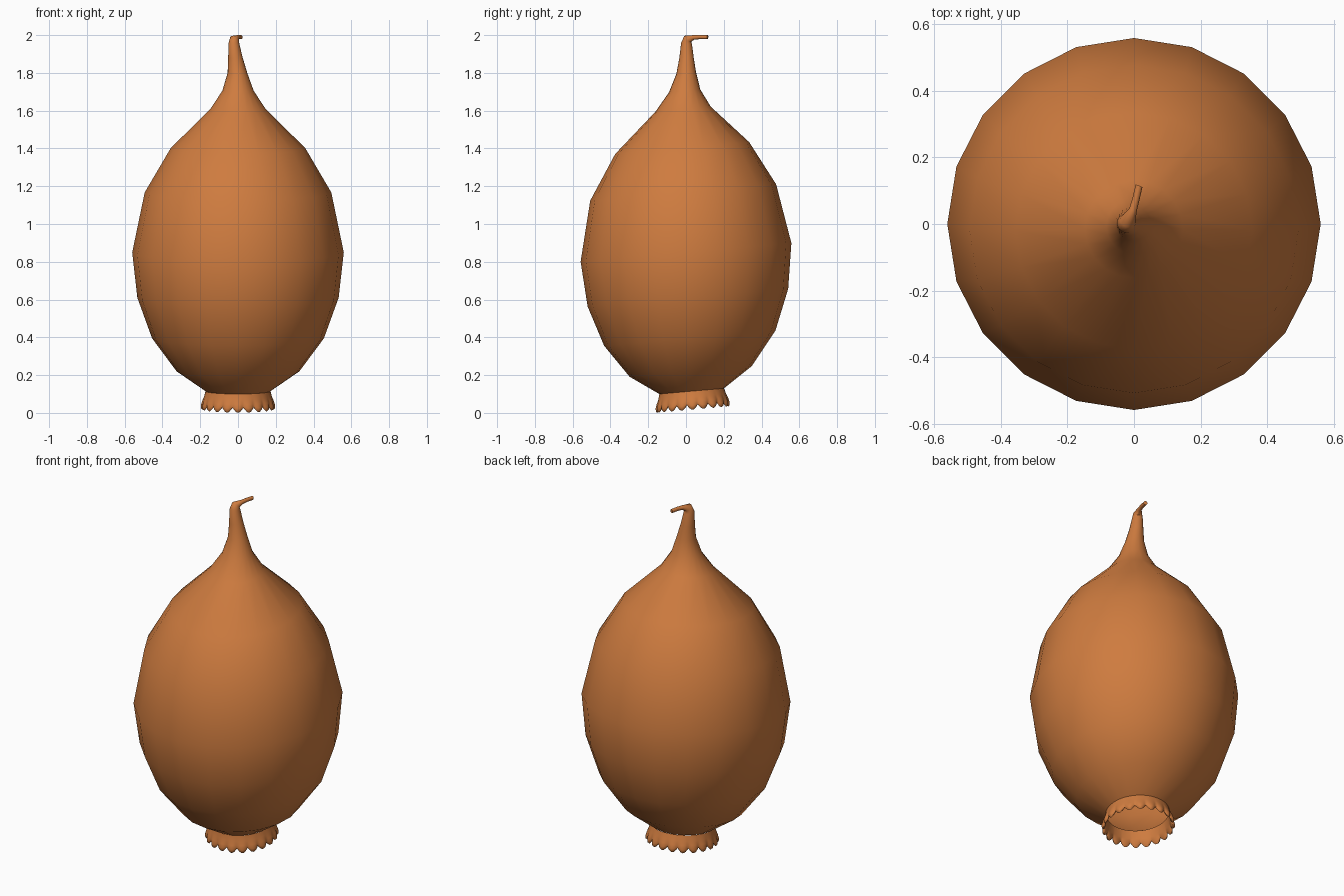
import bpy, bmesh, math
from mathutils import Vector

if "Cube" in bpy.data.objects:
    bpy.data.objects.remove(bpy.data.objects["Cube"])

skin = bpy.data.materials.new("orange_skin")
skin.diffuse_color = (0.62, 0.2, 0.05, 1)
skin.use_nodes = True
skin.node_tree.nodes["Principled BSDF"].inputs["Base Color"].default_value = skin.diffuse_color
TILT = Vector((0, -0.088, 1))


def loft(name, rings, sides, cap_end=False):
    """rings: (centre, normal, radius function, lift function) of the angle."""
    bm = bmesh.new()
    loops = []
    for centre, normal, radius, lift in rings:
        q = Vector((0, 0, 1)).rotation_difference(Vector(normal).normalized())
        loop = []
        for i in range(sides):
            a = 2 * math.pi * i / sides
            r = radius(a)
            p = q @ Vector((r * math.cos(a), r * math.sin(a), lift(a)))
            loop.append(bm.verts.new(Vector(centre) + p))
        loops.append(loop)
    for lo, hi in zip(loops, loops[1:]):
        for i in range(sides):
            j = (i + 1) % sides
            bm.faces.new((lo[i], lo[j], hi[j], hi[i]))
    if cap_end:
        bm.faces.new(loops[-1])
    mesh = bpy.data.meshes.new(name)
    bm.to_mesh(mesh)
    bm.free()
    mesh.materials.append(skin)
    ob = bpy.data.objects.new(name, mesh)
    bpy.context.collection.objects.link(ob)
    bpy.ops.object.select_all(action='DESELECT')
    ob.select_set(True)
    bpy.context.view_layer.objects.active = ob
    bpy.ops.object.shade_smooth_by_angle(angle=math.radians(60))
    return ob


def ring(x, y, z, r, normal=TILT):
    return ((x, y, z), normal, lambda a: r, lambda a: 0)


# Bulb with its tapering, hooked stem
loft("bulb_and_stem", [
    ring(0, 0.030, 0.115, 0.172),
    ring(0, 0.025, 0.220, 0.325),
    ring(0, 0.020, 0.395, 0.455),
    ring(0, 0.010, 0.610, 0.533),
    ring(0, 0.000, 0.850, 0.560),
    ring(0, -0.015, 1.167, 0.494),
    ring(0, -0.020, 1.402, 0.356),
    ring(0, -0.015, 1.608, 0.147),
    ring(0, -0.007, 1.705, 0.083),
    ring(-0.003, 0.001, 1.800, 0.052),
    ring(-0.014, 0.003, 1.880, 0.038, (-0.1, 0, 1)),
    ring(-0.022, 0.003, 1.955, 0.029, (0, 0.15, 1)),
    ring(-0.019, 0.009, 1.980, 0.024, (0.3, 0.7, 0.8)),
    ring(-0.003, 0.042, 1.988, 0.012, (0.4, 1, 0.1)),
    ring(0.006, 0.075, 1.990, 0.011, (0.4, 1, 0)),
    ring(0.015, 0.114, 1.989, 0.011, (0.4, 1, -0.1)),
], 20, cap_end=True)


# Scalloped collar around the open base
def lobe(a):
    return abs(math.cos(10 * a))


def collar(y, z, r, bulge=0, drop=0):
    return ((0, y, z), TILT,
            lambda a: r + bulge * (lobe(a) - 1),
            lambda a: drop * (1 - lobe(a)))


loft("scalloped_collar", [
    collar(0.030, 0.115, 0.172),
    collar(0.033, 0.085, 0.180),
    collar(0.034, 0.062, 0.190, 0.004),
    collar(0.035, 0.040, 0.197, 0.012, 0.008),
    collar(0.036, 0.024, 0.196, 0.012, 0.020),
    collar(0.036, 0.017, 0.188, 0.006, 0.026),
    collar(0.036, 0.028, 0.178, 0, 0.018),
    collar(0.034, 0.065, 0.172),
    collar(0.031, 0.112, 0.166),
], 160)
